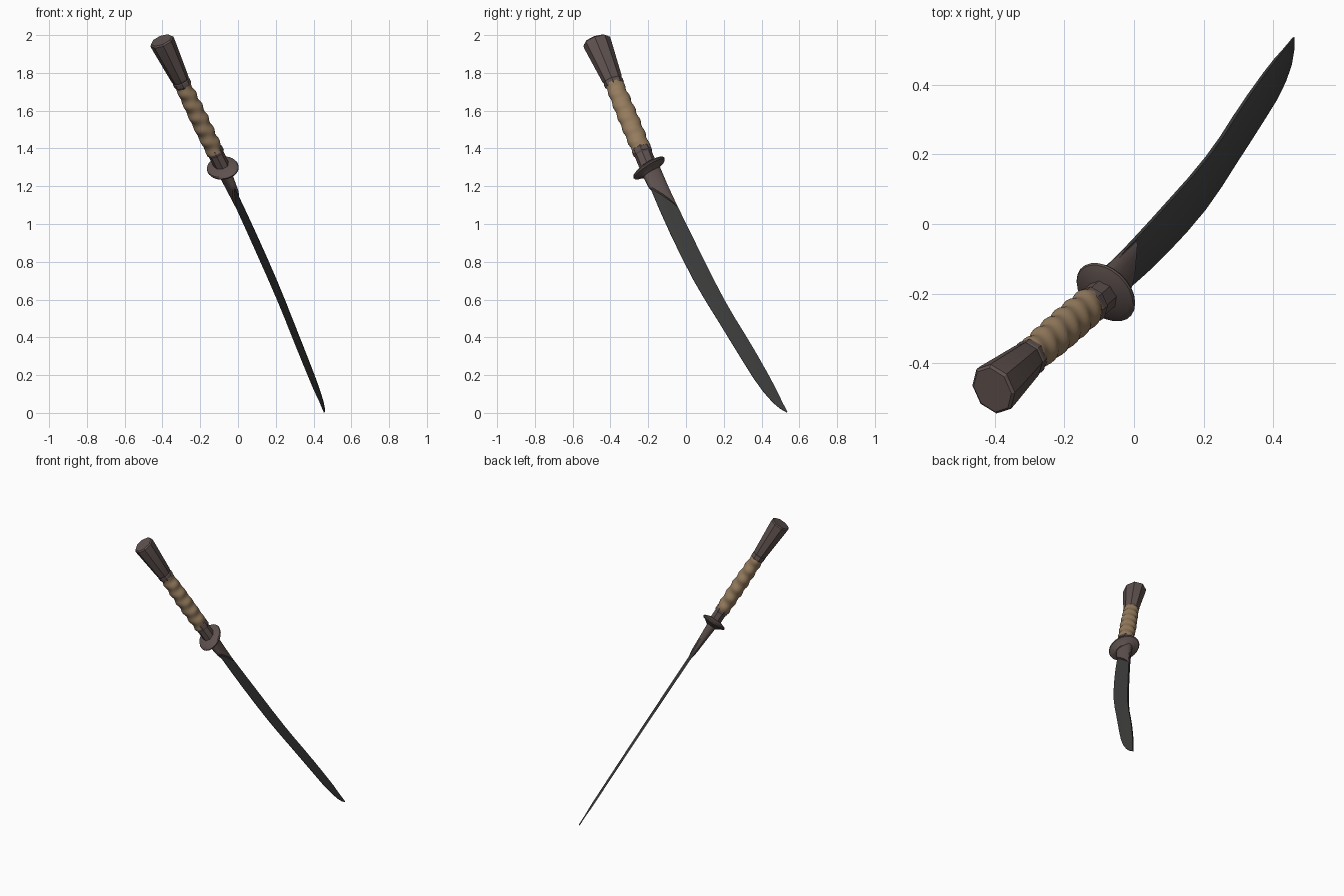
import bpy, bmesh, math
from mathutils import Vector, Matrix

if "Cube" in bpy.data.objects:
    bpy.data.objects.remove(bpy.data.objects["Cube"])

# Sword frame: local x = blade width, y = blade thickness, z = along the sword to the tip
D = Vector((.406, .35, -.844)).normalized()
W = Vector((.82, .27, .505)).cross(D).normalized()
N = D.cross(W)
FRAME = Matrix((W, N, D)).transposed().to_4x4()
FRAME.translation = Vector((-.08, -.195, 1.295))


def material(name, col):
    m = bpy.data.materials.new(name)
    m.diffuse_color = (*col, 1)
    m.use_nodes = True
    m.node_tree.nodes["Principled BSDF"].inputs["Base Color"].default_value = m.diffuse_color
    return m


STEEL = material("dark steel", (.045, .045, .044))
BRONZE = material("brown metal", (.112, .083, .077))
LEATHER = material("tan leather", (.30, .20, .112))


def loft(name, rings, mat, angle=30):
    """Skin equal-length rings of local points and cap both ends."""
    bm = bmesh.new()
    vs = [[bm.verts.new(p) for p in r] for r in rings]
    n = len(vs[0])
    for a, b in zip(vs, vs[1:]):
        for i in range(n):
            j = (i + 1) % n
            bm.faces.new((a[i], a[j], b[j], b[i]))
    bm.faces.new(vs[0][::-1])
    bm.faces.new(vs[-1])
    bmesh.ops.recalc_face_normals(bm, faces=bm.faces)
    me = bpy.data.meshes.new(name)
    bm.to_mesh(me)
    bm.free()
    me.materials.append(mat)
    ob = bpy.data.objects.new(name, me)
    ob.matrix_world = FRAME
    bpy.context.collection.objects.link(ob)
    bpy.ops.object.select_all(action='DESELECT')
    ob.select_set(True)
    bpy.context.view_layer.objects.active = ob
    bpy.ops.object.shade_smooth_by_angle(angle=math.radians(angle))
    return ob


def ovals(profile, sides, tilt=0):
    """Rings from (z, half width, half thickness), flat sides facing the axes."""
    k = 1 / math.cos(math.pi / sides)
    rings = []
    for z, a, b in profile:
        ring = []
        for i in range(sides):
            t = (i + .5) * math.tau / sides
            x = k * a * math.cos(t)
            ring.append((x, k * b * math.sin(t), z - tilt * x))
        rings.append(ring)
    return rings


# Faceted pommel with a bevelled cap, and the ring under it
loft("pommel", ovals([(-.803, .064, .053), (-.795, .071, .060), (-.77, .070, .059),
                      (-.56, .051, .043), (-.55, .047, .040)], 8), BRONZE, 15)
loft("pommel_ring", ovals([(-.555, .044, .037), (-.545, .050, .043), (-.525, .050, .043),
                           (-.515, .044, .038)], 8), BRONZE, 15)

# Wrapped grip: a spiral of soft ridges
rings = []
for k in range(61):
    f = k / 60
    z = -.53 + .425 * f
    ring = []
    for i in range(24):
        a = i * math.tau / 24
        ridge = .0028 * math.sin(math.tau * z / .075 + a) + .0012 * math.sin(math.tau * z / .075 - 2 * a)
        swell = .004 * math.sin(math.pi * f) + .003 * f
        ring.append(((.048 + swell + ridge) * math.cos(a), (.041 + swell + ridge) * math.sin(a), z))
    rings.append(ring)
loft("grip_wrap", rings, LEATHER, 40)

# Neck between grip and guard
loft("neck", ovals([(-.13, .044, .038), (-.12, .049, .043), (-.095, .049, .043),
                    (-.088, .045, .038), (-.01, .045, .037)], 8), BRONZE, 15)

# Oval guard, tilted, thin at the rim and thicker in the middle
loft("guard", ovals([(-.026, .045, .037), (-.014, .083, .066), (-.009, .096, .077),
                     (-.002, .100, .080), (.006, .096, .077), (.013, .073, .058),
                     (.030, .053, .036)], 24, tilt=.27), BRONZE, 35)

# Blade collar with a slanted lower end, longer along the spine
rings = []
for k in range(7):
    f = k / 6
    ring = []
    for i in range(16):
        a = i * math.tau / 16
        c, s = math.cos(a), math.sin(a)
        w = .003 + .007 * f + .054 * math.copysign(abs(c) ** .85, c)
        end = .11 + .155 * ((c + 1) / 2) ** 1.15
        ring.append((w, (.032 - .012 * f) * math.copysign(abs(s) ** .7, s), .01 + (end - .01) * f))
    rings.append(ring)
loft("blade_collar", rings, BRONZE, 40)

# Curved blade: (distance, cutting edge, spine)
OUTLINE = [(.05, -.038, .054), (.25, -.037, .064), (.40, -.032, .074), (.55, -.023, .085),
           (.70, -.009, .096), (.84, .012, .110), (.96, .034, .127), (1.07, .053, .147),
           (1.20, .076, .168), (1.33, .100, .186), (1.42, .124, .196), (1.49, .151, .202),
           (1.535, .178, .206), (1.564, .206, .209)]
rings = []
for z, lo, hi in OUTLINE:
    th = .0105 - .004 * z / 1.57
    if z > 1.45:
        th *= .6
    y = -.016 * (z / 1.57) ** 2
    mid = lo + (hi - lo) * .45
    rings.append([(hi, y + th, z), (mid, y + th * .9, z), (lo, y + .0015, z),
                  (lo, y - .0015, z), (mid, y - th * .9, z), (hi, y - th, z)])
loft("blade", rings, STEEL, 30)
